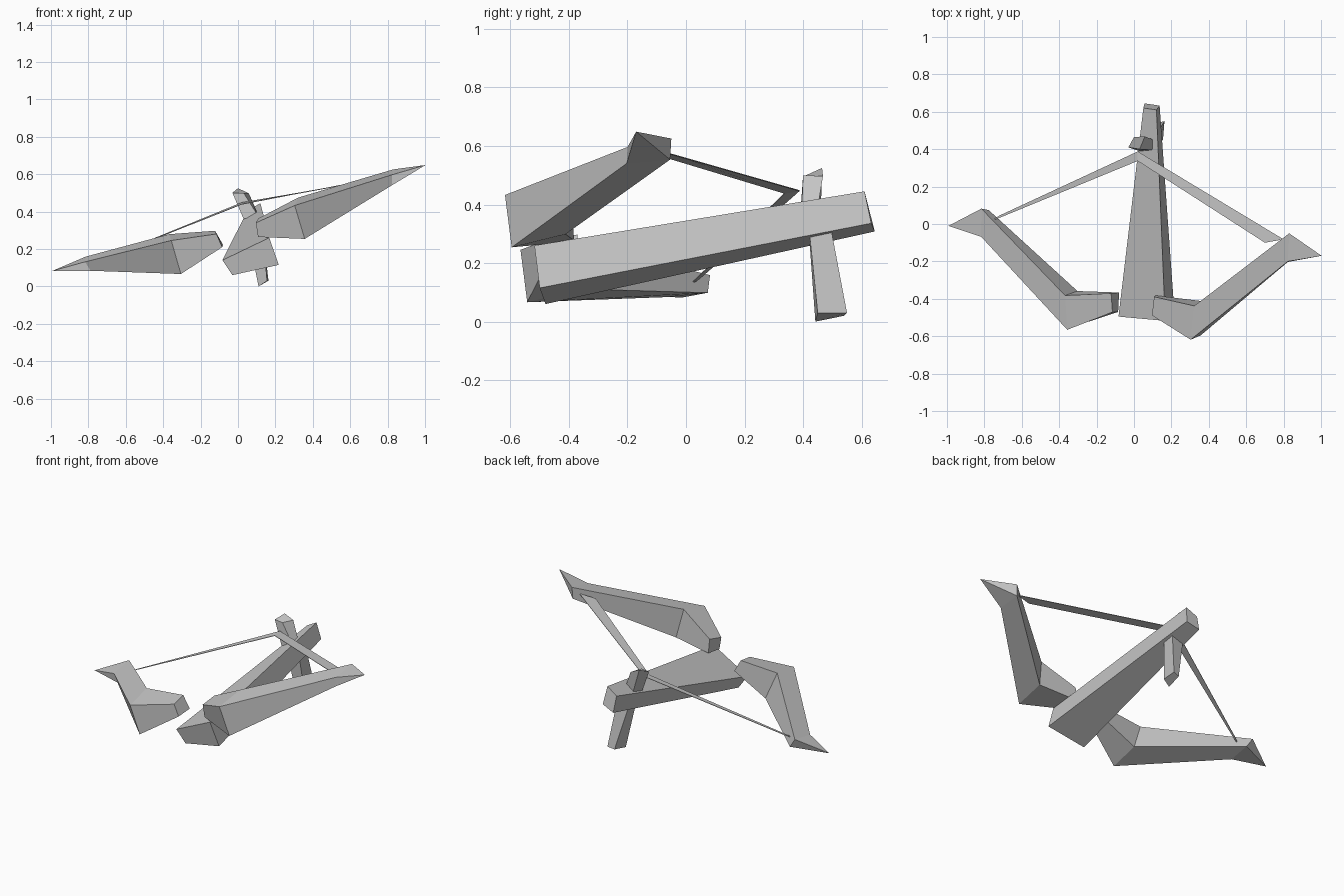
import bpy
import bmesh
from mathutils import Vector

default_cube = bpy.data.objects.get("Cube")
if default_cube:
    bpy.data.objects.remove(default_cube, do_unlink=True)

# One plain grey for the whole weapon
grey = bpy.data.materials.new("plain grey")
grey.use_nodes = True
colour = (0.55, 0.55, 0.55, 1)
grey.diffuse_color = colour
for node in grey.node_tree.nodes:
    if node.type == "BSDF_PRINCIPLED":
        node.inputs["Base Color"].default_value = colour


def loft(name, rings, tip=None):
    """Skin a row of equal cross-sections, closed by caps or by a pointed tip."""
    bm = bmesh.new()
    loops = [[bm.verts.new(point) for point in ring] for ring in rings]
    count = len(loops[0])
    for near, far in zip(loops, loops[1:]):
        for i in range(count):
            j = (i + 1) % count
            bm.faces.new((near[i], near[j], far[j], far[i]))
    bm.faces.new(loops[0])
    if tip is None:
        bm.faces.new(loops[-1])
    else:
        apex = bm.verts.new(tip)
        for i in range(count):
            bm.faces.new((loops[-1][i], loops[-1][(i + 1) % count], apex))
    bmesh.ops.recalc_face_normals(bm, faces=bm.faces[:])
    mesh = bpy.data.meshes.new(name)
    bm.to_mesh(mesh)
    bm.free()
    mesh.materials.append(grey)
    obj = bpy.data.objects.new(name, mesh)
    bpy.context.scene.collection.objects.link(obj)
    return obj


# The bow is symmetric about a leaning plane with this normal and offset
LEAN = Vector((0.959, -0.077, 0.272)).normalized()
OFFSET = 0.112


def beside_plane(side, point):
    """Point at a sideways distance from the spot (y, z) on the leaning plane."""
    distance, y, z = point
    x = (OFFSET - LEAN.y * y - LEAN.z * z) / LEAN.x
    return Vector((x, y, z)) + LEAN * (distance * side)


# Bow limbs: root, elbow and outer sections, each running
# front top, front bottom, back bottom, back top
limb_root = [(.11, -.48, .31), (.10, -.478, .237), (.10, -.374, .249), (.12, -.38, .33)]
limb_elbow = [(.344, -.592, .339), (.345, -.569, .16), (.344, -.385, .205), (.36, -.41, .377)]
limb_outer = [(.855, -.134, .364), (.84, -.138, .312), (.836, .01, .326), (.858, .016, .392)]
limb_tip = (1.04, -.09, .366)

for side, label in ((1, "left"), (-1, "right")):
    sections = [[beside_plane(side, point) for point in section]
                for section in (limb_root, limb_elbow, limb_outer)]
    loft(label + "_bow_limb", sections, beside_plane(side, limb_tip))

# Tapered stock, wide at the front
stock_front = [(-.083, -.495, .14), (.167, -.518, .26), (.218, -.50, .115), (-.03, -.48, .06)]
stock_back = [(.05, .62, .405), (.12, .61, .445), (.137, .633, .336), (.056, .645, .308)]
loft("stock", [stock_front, stock_back])

# Leaning catch on top of the stock
catch_base = [(.03, .39, .36), (.105, .395, .38), (.105, .45, .39), (.05, .46, .36)]
catch_top = [(-.03, .41, .50), (.03, .40, .50), (.058, .468, .497), (.0, .465, .525)]
loft("catch", [catch_base, catch_top])

# Grip hanging under the stock
grip_top = [(.05, .42, .30), (.13, .42, .32), (.13, .495, .32), (.05, .495, .30)]
grip_foot = [(.11, .442, .0), (.155, .45, .03), (.163, .55, .03), (.12, .54, .02)]
loft("grip", [grip_top, grip_foot])

# Flat bowstring: inner and outer edge at both ends and at the catch
string_edges = [
    ((-.775, .01, .125), (-.72, .045, .147)),
    ((.02, .337, .44), (.02, .388, .449)),
    ((.70, -.10, .572), (.80, -.082, .583)),
]
thickness = Vector((0, 0, .003))
string_sections = []
for inner, outer in string_edges:
    inner, outer = Vector(inner), Vector(outer)
    string_sections.append([inner, outer, outer - thickness, inner - thickness])
loft("bowstring", string_sections)
